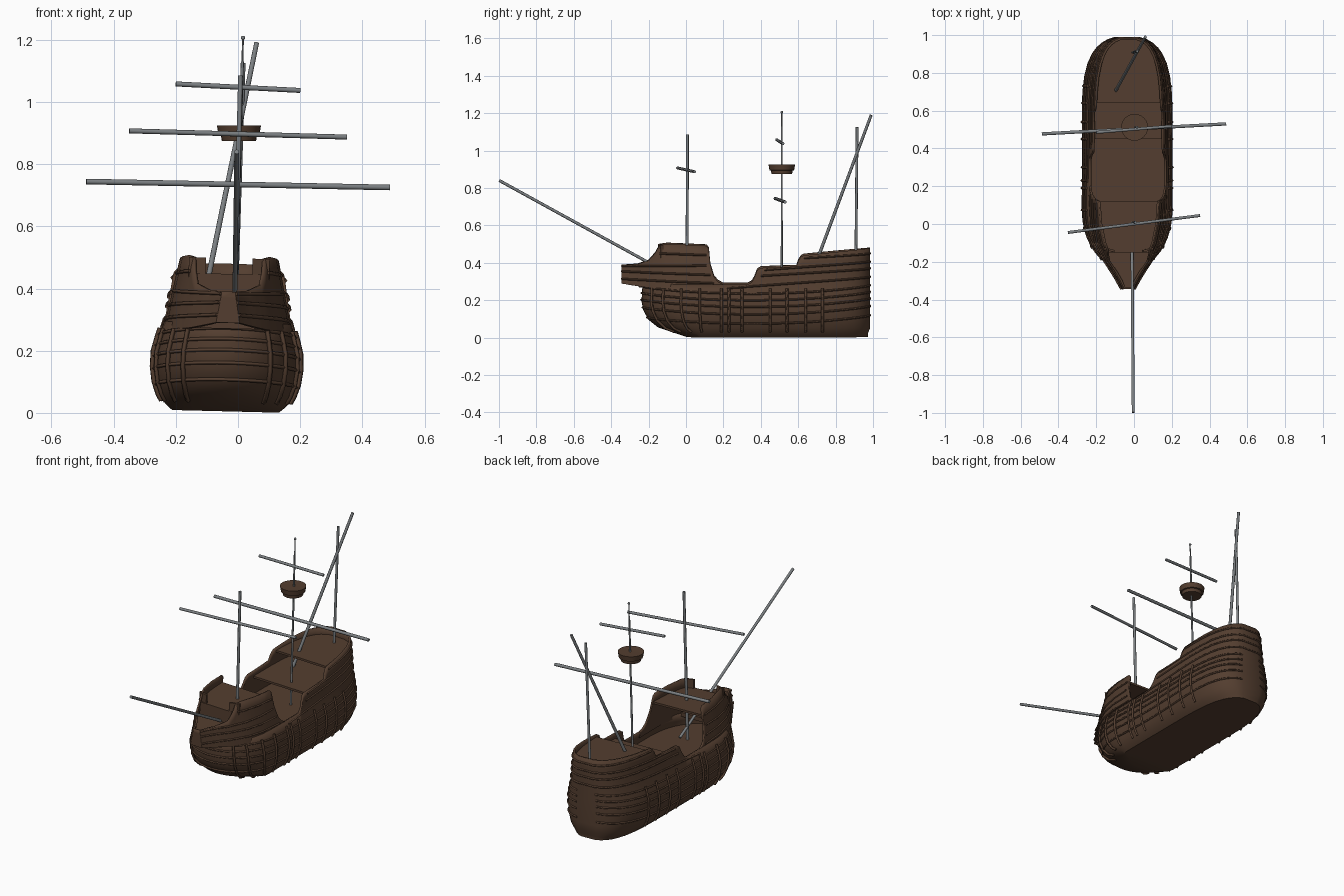
import bpy, bmesh, math
from mathutils import Matrix, Vector

if "Cube" in bpy.data.objects:
    bpy.data.objects.remove(bpy.data.objects["Cube"])


def material(name, rgb):
    m = bpy.data.materials.new(name)
    m.diffuse_color = (*rgb, 1)
    m.use_nodes = True
    m.node_tree.nodes["Principled BSDF"].inputs["Base Color"].default_value = m.diffuse_color
    return m


WOOD = material("dark_brown_wood", (0.088, 0.048, 0.029))
SPAR = material("grey_spar", (0.20, 0.215, 0.225))
# the hull heels slightly to one side
HEEL = Matrix.Translation((-0.04, 0, 0.005)) @ Matrix.Rotation(0.025, 4, 'Y')


def lerp(table, t):
    for (a, va), (b, vb) in zip(table, table[1:]):
        if t <= b:
            return va + (vb - va) * max(0, (t - a) / (b - a))
    return table[-1][1]


def finish(name, bm, mat, heel=True, angle=35):
    bmesh.ops.remove_doubles(bm, verts=bm.verts, dist=1e-4)
    bmesh.ops.recalc_face_normals(bm, faces=bm.faces)
    me = bpy.data.meshes.new(name)
    bm.to_mesh(me)
    bm.free()
    ob = bpy.data.objects.new(name, me)
    bpy.context.collection.objects.link(ob)
    me.materials.append(mat)
    if heel:
        ob.matrix_world = HEEL
    bpy.ops.object.select_all(action='DESELECT')
    ob.select_set(True)
    bpy.context.view_layer.objects.active = ob
    bpy.ops.object.shade_smooth_by_angle(angle=math.radians(angle))
    return ob


def loft(name, loops, wall):
    """Skin closed loops, cap the lowest one, thicken inward."""
    bm = bmesh.new()
    rows = [[bm.verts.new(p) for p in lp] for lp in loops]
    n = len(rows[0])
    for a, b in zip(rows, rows[1:]):
        for i in range(n):
            j = (i + 1) % n
            bm.faces.new((a[i], a[j], b[j], b[i]))
    bm.faces.new(rows[0][::-1])
    ob = finish(name, bm, WOOD)
    s = ob.modifiers.new("planking", 'SOLIDIFY')
    s.thickness, s.offset = wall, -1
    return ob


def prism(name, outlines, z0, z1):
    """Blocks extruded upward from plan outlines."""
    bm = bmesh.new()
    for out in outlines:
        f = bm.faces.new([bm.verts.new((x, y, z0)) for x, y in out])
        r = bmesh.ops.extrude_face_region(bm, geom=[f])
        up = [v for v in r["geom"] if isinstance(v, bmesh.types.BMVert)]
        bmesh.ops.translate(bm, verts=up, vec=(0, 0, z1 - z0))
        bm.faces.new([v for v in f.verts]) if not f.is_valid else None
    return finish(name, bm, WOOD)


def mirrored(half):
    return [(w, y) for w, y in half] + [(-w, y) for w, y in reversed(half)]


def strip(name, paths, r):
    """Timber strips along several paths."""
    cu = bpy.data.curves.new(name, 'CURVE')
    cu.dimensions, cu.bevel_depth, cu.bevel_resolution, cu.use_fill_caps = '3D', r, 0, True
    for pts in paths:
        sp = cu.splines.new('POLY')
        sp.points.add(len(pts) - 1)
        for q, p in zip(sp.points, pts):
            q.co = (*p, 1)
    cu.materials.append(WOOD)
    ob = bpy.data.objects.new(name, cu)
    ob.matrix_world = HEEL
    bpy.context.collection.objects.link(ob)


def pole(name, a, b, r0, r1=None):
    a, b = Vector(a), Vector(b)
    d = b - a
    bm = bmesh.new()
    m = Matrix.Translation((a + b) / 2) @ d.to_track_quat('Z', 'Y').to_matrix().to_4x4()
    bmesh.ops.create_cone(bm, cap_ends=True, segments=10, radius1=r0,
                          radius2=r1 or r0, depth=d.length, matrix=m)
    return finish(name, bm, SPAR, heel=False, angle=50)


# ---- hull shape rules
BEAM = [(0, .172), (.02, .195), (.05, .212), (.09, .226), (.14, .233), (.19, .231),
        (.24, .218), (.285, .204), (.36, .191), (.48, .174)]
BOW = [(0, 0), (.02, -.06), (.05, -.15), (.09, -.20), (.14, -.228), (.19, -.238), (.29, -.232)]
SHEER = [(.33, .285), (.35, .295), (.365, .32), (.38, .36), (.40, .373), (.59, .38),
         (.60, .41), (.615, .432), (.63, .44), (.985, .475)]


def hull_pt(s, z, out=0.0):
    """s in -1..0 runs round the bow; s > 0 is y = s + 0.1."""
    w = lerp(BEAM, z)
    if s <= 0:
        t = math.sin(-s * math.pi / 2)
        y = .1 - (.1 - lerp(BOW, z) + out) * t
        w = (w + out) * max(0, 1 - t ** 2.4) ** .53
    else:
        y = s + .1
        t = max(0, (y - .45) / .54)
        w = w * (1 - min(t, 1) ** 4) ** .4 + out
        if z < .03:
            y -= .012 * t
    return w, y


YS = [.12, .15, .2, .27, .33, .35, .365, .38, .4, .5, .59, .6, .615, .63, .7, .78,
      .85, .9, .93, .955, .973, .985]
STATIONS = [-1 + i / 12 for i in range(13)] + [y - .1 for y in YS]

# ---- main hull with stern castle
loops = []
for k in range(12):
    half = []
    for s in STATIONS:
        z = [0, .02, .05, .09, .14, .19, .24, .285][min(k, 7)]
        if k > 7:
            z += (lerp(SHEER, s + .1 if s > 0 else 0) - .285) * (k - 7) / 4
        w, y = hull_pt(s, z)
        half.append((w, y, z))
    loops.append(half + [(-w, y, z) for w, y, z in reversed(half)])
loft("hull", loops, .012)

# ---- forecastle with beak
FC_W = [(-.345, .042), (-.2, .128), (-.1, .178), (0, .2), (.2, .207)]
FC_TAPER = [(-.345, 4), (-.2, 1.2), (.2, .9)]
FC_TOP = [(-.345, .385), (-.26, .39), (-.2, .41), (-.165, .45), (-.14, .495), (-.1, .50),
          (.11, .49), (.122, .475), (.13, .39), (.15, .325), (.17, .3), (.2, .284)]
FC_LOW = [(-.345, .285), (-.2, .265), (.2, .25)]


def castle_pt(y, z, out=0.0):
    return lerp(FC_W, y) * (1 - lerp(FC_TAPER, y) * (z - .26)) + out


fc_ys = [-.345, -.3, -.26, -.2, -.165, -.14, -.1, -.05, 0, .06, .11, .122, .13, .15, .17, .2]
loops = []
for k in range(6):
    half = []
    for y in fc_ys:
        lo, hi = lerp(FC_LOW, y), lerp(FC_TOP, y)
        z = lo + (hi - lo) * k / 5
        half.append((castle_pt(y, z), y, z))
    loops.append(half + [(-w, y, z) for w, y, z in reversed(half)])
ob = loft("forecastle", loops, .01)
# the cabin below is open to the waist and to the hull
bm = bmesh.new()
bm.from_mesh(ob.data)
bmesh.ops.delete(bm, geom=[f for f in bm.faces if len(f.verts) > 4
                           or all(v.co.y > .199 for v in f.verts)], context='FACES')
bm.to_mesh(ob.data)
bm.free()


# ---- decks: thin floors with open cabins below
def hull_deck(name, y0, y1, z):
    ys = [y0] + [y for y in YS if y0 < y < y1] + [y1]
    prism(name, [mirrored([(hull_pt(y - .1, z)[0] - .006, y) for y in ys])], z - .012, z)


waist = [hull_pt(s, .21, -.008) for s in STATIONS if -.95 < s < .85]
prism("waist_deck", [mirrored(waist)], .198, .21)
hull_deck("half_deck", .45, .975, .345)
hull_deck("stern_deck", .64, .975, .43)


def castle_deck(name, ys, z0, z1):
    prism(name, [mirrored([(castle_pt(y, z1, -.005), y) for y in ys])], z0, z1)


castle_deck("forecastle_deck", (-.15, -.1, 0, .122), .43, .442)
castle_deck("forecastle_front_wall", (-.15, -.14), .3, .442)
castle_deck("beak_deck", (-.335, -.26, -.2, -.14), .288, .365)
castle_deck("beak_floor", (-.25, -.2, -.12), .266, .29)
# short bulwarks either side of the forecastle front opening
prism("forecastle_front_bulwarks",
      [[(s * .075, -.15), (s * .13, -.135), (s * .13, -.123), (s * .075, -.138)]
       for s in (1, -1)], .40, .493)

# ---- wales: long strips round the lower hull
paths = []
for zc in (.075, .125, .165, .20, .235):
    half = []
    for s in STATIONS:
        y = hull_pt(s, zc)[1]
        z = zc + .035 * ((y - .35) / .6) ** 2
        w, y = hull_pt(s, z, .003)
        half.append((w, y, z))
    paths.append(half[::-1] + [(-w, y, z) for w, y, z in half[1:]])
# upper strips round the stern castle
for y0, z0, rise in ((.22, .265, .055), (.4, .33, .035), (.42, .362, .04), (.63, .425, .02)):
    half = []
    for y in [y0] + [q for q in YS if q > y0]:
        z = z0 + rise * (y - y0) / (.985 - y0)
        half.append((hull_pt(y - .1, z, .002)[0], y, z))
    paths.append(half + [(-w, y, z) for w, y, z in reversed(half)])
# upper strips on the forecastle
for y1, z1, z0 in ((.16, .29, .31), (.13, .335, .35), (.12, .385, .378), (.11, .44, .455)):
    for side in (1, -1):
        ys = [q for q in fc_ys if q <= y1 and (z1 < .42 or q > -.15)]
        pts = []
        for y in ys:
            z = z0 + (z1 - z0) * (y + .345) / (y1 + .345)
            pts.append((side * castle_pt(y, z, .002), y, z))
        paths.append(pts)
strip("wales", paths, .0055)

# ---- upright ribs on the lower hull
ribs = []
for s in (-.62, -.45, -.24, -.05, .09, .13, .20, .35, .44, .54, .63):
    for side in (1, -1):
        pts = []
        for z in (.03, .05, .09, .14, .19, .24, .262):
            w, y = hull_pt(s, z, .007)
            pts.append((side * w, y, z))
        ribs.append(pts)
strip("ribs", ribs, .0075)

# ---- masts and spars
pole("bowsprit", (-.012, .075, .25), (-.004, -.998, .84), .008)
pole("foremast", (-.014, .005, .21), (.008, .008, 1.085), .0085, .0075)
pole("main_mast", (-.012, .512, .21), (.014, .512, 1.13), .006, .005)
pole("main_topmast", (.014, .512, 1.12), (.016, .512, 1.205), .003)
pole("mizzen_mast", (-.006, .908, .4), (.017, .915, 1.125), .0075)
pole("lateen_yard", (-.114, .675, .345), (.06, .99, 1.19), .009, .008)
pole("main_yard", (-.488, .477, .744), (.488, .53, .725), .009)
pole("main_top_yard", (-.2, .485, 1.058), (.2, .518, 1.037), .008)
pole("fore_yard", (-.35, -.045, .907), (.35, .045, .887), .008)
bm = bmesh.new()
bmesh.ops.create_uvsphere(bm, u_segments=12, v_segments=8, radius=.007,
                          matrix=Matrix.Translation((.016, .512, 1.206)))
finish("mast_ball", bm, SPAR, heel=False)

# ---- crow's nest: lathed two-step top
bm = bmesh.new()
prof = [(0, .874), (.055, .874), (.058, .893), (.066, .895), (.071, .925), (0, .922)]
vs = [bm.verts.new((.003 + r, .512, z)) for r, z in prof]
es = [bm.edges.new(p) for p in zip(vs, vs[1:])]
bmesh.ops.spin(bm, geom=vs + es, cent=(.003, .512, 0), axis=(0, 0, 1),
               angle=math.tau, steps=24)
finish("crows_nest", bm, WOOD, heel=False)
